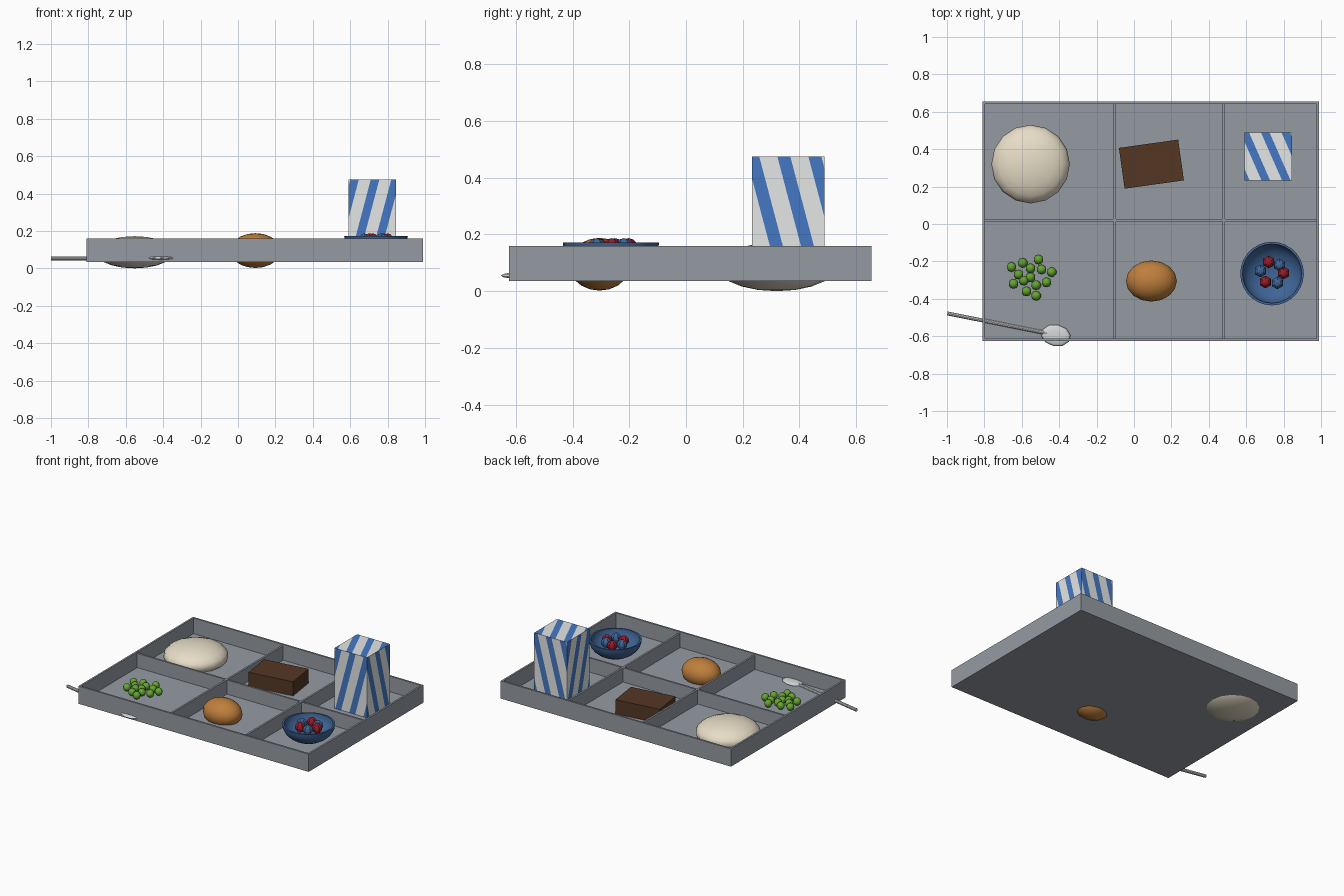
import bpy, bmesh, math
from mathutils import Vector, Matrix

if "Cube" in bpy.data.objects:
    bpy.data.objects.remove(bpy.data.objects["Cube"])


def mat(name, r, g, b):
    m = bpy.data.materials.new(name)
    m.diffuse_color = (r, g, b, 1)
    m.use_nodes = True
    m.node_tree.nodes["Principled BSDF"].inputs["Base Color"].default_value = m.diffuse_color
    return m


GREY = mat("tray_grey", .30, .33, .37)
CREAM = mat("mash_cream", .84, .76, .60)
BROWN = mat("brownie_brown", .09, .038, .018)
GOLD = mat("nugget_golden", .52, .21, .045)
GREEN = mat("pea_green", .13, .38, .03)
BLUE = mat("bowl_blue", .05, .13, .31)
RED = mat("berry_red", .32, .012, .025)
WHITE = mat("carton_white", .80, .82, .82)
STRIPE = mat("stripe_blue", .06, .19, .55)
SILVER = mat("spoon_silver", .66, .67, .68)


def finish(name, bm, *mats, smooth=False):
    me = bpy.data.meshes.new(name)
    bm.to_mesh(me)
    bm.free()
    for m in mats:
        me.materials.append(m)
    if smooth:
        for p in me.polygons:
            p.use_smooth = True
    ob = bpy.data.objects.new(name, me)
    bpy.context.collection.objects.link(ob)
    return ob


def add_box(bm, x0, x1, y0, y1, z0, z1):
    c = Vector(((x0 + x1) / 2, (y0 + y1) / 2, (z0 + z1) / 2))
    bmesh.ops.create_cube(bm, size=1, matrix=Matrix.Translation(c) @ Matrix.Diagonal((x1 - x0, y1 - y0, z1 - z0, 1)))


def ball(name, loc, rad, m, seg=16, rings=10, rot=0, smooth=True):
    bm = bmesh.new()
    bmesh.ops.create_uvsphere(bm, u_segments=seg, v_segments=rings, radius=1,
        matrix=Matrix.Translation(loc) @ Matrix.Rotation(rot, 4, 'Z') @ Matrix.Diagonal((*rad, 1)))
    return finish(name, bm, m, smooth=smooth)


# Tray: floor, outer walls and dividers
X0, X1, Y0, Y1, ZB, ZF, ZT = -.81, .99, -.625, .655, .035, .05, .16
T = .013
bm = bmesh.new()
add_box(bm, X0, X1, Y0, Y1, ZB, ZF)
finish("tray_floor", bm, GREY)
bm = bmesh.new()
for y in (Y0, Y1 - T):
    add_box(bm, X0, X1, y, y + T, ZB, ZT)
for x in (X0, X1 - T):
    add_box(bm, x, x + T, Y0 + T, Y1 - T, ZB, ZT)
finish("tray_walls", bm, GREY)
bm = bmesh.new()
add_box(bm, X0 + T, X1 - T, .013, .026, ZF, .15)
for x in (-.103, .48):
    add_box(bm, x - .0065, x + .0065, Y0 + T, Y1 - T, ZF, .15)
finish("tray_dividers", bm, GREY)

# Mash and nugget, both sunk through the floor
ball("mashed_potato", (-.553, .32, .086), (.21, .21, .086), CREAM)
ball("nugget", (.093, -.305, .095), (.136, .11, .093), GOLD)

# Brownie
bm = bmesh.new()
add_box(bm, -.16, .16, -.11, .11, .05, .15)
ob = finish("brownie", bm, BROWN)
ob.location = (.093, .32, 0)
ob.rotation_euler.z = math.radians(8)

# Peas
PEAS = [(-.655, -.23), (-.595, -.208), (-.51, -.19), (-.553, -.237), (-.494, -.243),
        (-.44, -.257), (-.617, -.27), (-.553, -.285), (-.644, -.32), (-.523, -.327),
        (-.468, -.312), (-.575, -.36), (-.523, -.384), (-.59, -.303)]
for i, (x, y) in enumerate(PEAS):
    ball(f"pea_{i + 1}", (x, y, .079), (.026, .026, .026), GREEN, 10, 6)

# Bowl: thin spun shell
bm = bmesh.new()
prof = []
for i in range(9):
    a = math.radians(90 * i / 8)
    prof.append((.17 * math.sin(a), .172 - .122 * math.cos(a)))
for i in range(8, -1, -1):
    a = math.radians(90 * i / 8)
    prof.append((.158 * math.sin(a), .172 - .108 * math.cos(a)))
vs = [bm.verts.new((r, 0, z)) for r, z in prof]
es = [bm.edges.new(p) for p in zip(vs, vs[1:])]
bmesh.ops.spin(bm, geom=vs + es, axis=(0, 0, 1), cent=(0, 0, 0), angle=math.tau, steps=28)
bmesh.ops.remove_doubles(bm, verts=bm.verts, dist=1e-4)
bmesh.ops.recalc_face_normals(bm, faces=bm.faces)
ob = finish("bowl", bm, BLUE, smooth=True)
ob.location = (.738, -.265, 0)
for e in ob.data.edges:
    vz = [ob.data.vertices[i].co.z for i in e.vertices]
    e.use_edge_sharp = min(vz) > .1719  # rim edges stay crisp

# Berries
for i, (x, y) in enumerate([(.72, -.203), (.778, -.219), (.80, -.262),
                            (.767, -.315), (.703, -.31), (.676, -.251)]):
    ball(f"berry_{i + 1}", (x, y, .153), (.034, .034, .034), BLUE if i % 2 else RED, 6, 6, smooth=False)

# Milk carton: each side cut along slanted lines, every other band blue
LO, HI = Vector((.59, .233, .05)), Vector((.845, .488, .475))
SLOPE, PERIOD, WIDTH, MID = .44, .43, .18, .88
bm = bmesh.new()
for ax in range(3):
    ua, va = [(1, 2), (0, 2), (0, 1)][ax]
    for side in (0, 1):
        t = bmesh.new()
        t.faces.new([t.verts.new((u, v, 0)) for u, v in ((0, 0), (1, 0), (1, 1), (0, 1))])
        for n in range(-3, 3):
            for h in (-.5, .5):
                bmesh.ops.bisect_plane(t, geom=t.verts[:] + t.edges[:] + t.faces[:], dist=1e-5,
                    plane_co=(MID + n * PERIOD + h * WIDTH, 0, 0), plane_no=(1, SLOPE, 0))
        for f in t.faces:
            c = f.calc_center_median()
            s = (c.x + SLOPE * c.y - MID + PERIOD / 2) % PERIOD - PERIOD / 2
            pts = []
            for v in f.verts:
                q = [0, 0, 0]
                q[ax] = side
                q[ua] = 1 - v.co.x if ax == 1 else v.co.x  # front and back slant the other way
                q[va] = v.co.y
                pts.append(bm.verts.new([LO[k] + q[k] * (HI[k] - LO[k]) for k in range(3)]))
            nf = bm.faces.new(pts)
            nf.material_index = 1 if abs(s) < WIDTH / 2 else 0
            nf.normal_update()
            if nf.normal[ax] * (side - .5) < 0:
                nf.normal_flip()
        t.free()
bmesh.ops.remove_doubles(bm, verts=bm.verts, dist=1e-4)
finish("milk_carton", bm, WHITE, STRIPE)

# Spoon: handle sticks out over the left wall, head through the front wall
a, b = Vector((-.998, -.478, .053)), Vector((-.46, -.585, .053))
d = b - a
bm = bmesh.new()
bmesh.ops.create_cone(bm, cap_ends=True, segments=10, radius1=.011, radius2=.011, depth=d.length,
    matrix=Matrix.Translation((a + b) / 2) @ d.to_track_quat('Z', 'Y').to_matrix().to_4x4())
finish("spoon_handle", bm, SILVER)
ball("spoon_head", (-.418, -.596, .055), (.08, .058, .011), SILVER, 10, 6, rot=math.atan2(d.y, d.x))
